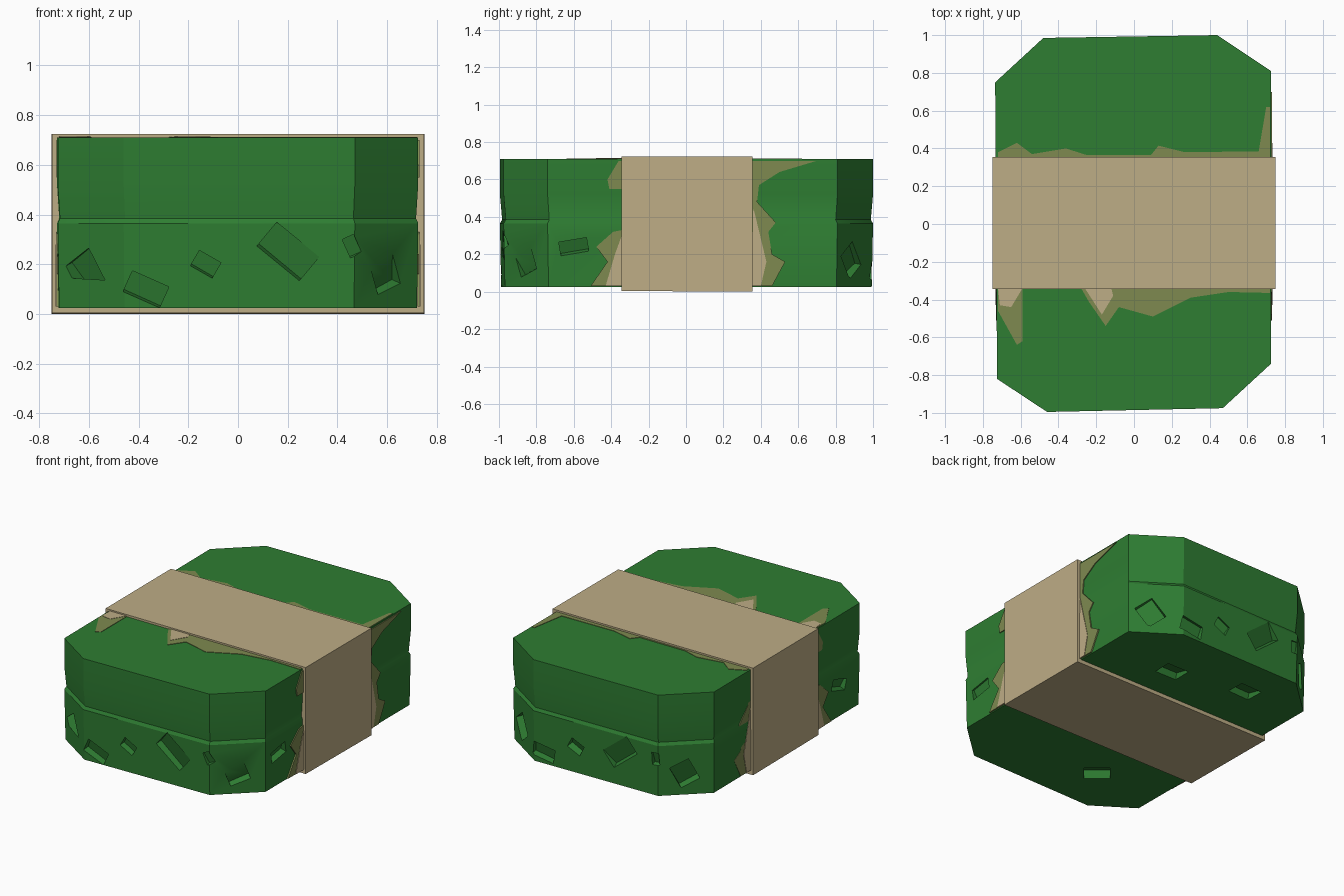
import bpy, bmesh, math, random
from mathutils import Matrix, Vector

if "Cube" in bpy.data.objects:
    bpy.data.objects.remove(bpy.data.objects["Cube"])

random.seed(4)


def material(name, rgb):
    lin = [((c / 255 + 0.055) / 1.055) ** 2.4 for c in rgb]
    m = bpy.data.materials.new(name)
    m.diffuse_color = (*lin, 1)
    m.use_nodes = True
    m.node_tree.nodes["Principled BSDF"].inputs["Base Color"].default_value = m.diffuse_color
    return m


GREEN = material("leaf green", (46, 125, 50))
TAN = material("tan wrap", (190, 173, 134))
OLIVE = material("olive fringe", (126, 138, 80))


def make_object(name, bm, mat, smooth=True):
    bmesh.ops.recalc_face_normals(bm, faces=bm.faces)
    me = bpy.data.meshes.new(name)
    bm.to_mesh(me)
    bm.free()
    me.materials.append(mat)
    ob = bpy.data.objects.new(name, me)
    bpy.context.collection.objects.link(ob)
    if smooth:
        smooth_object(ob)
    return ob


def smooth_object(ob):
    bpy.ops.object.select_all(action='DESELECT')
    ob.select_set(True)
    bpy.context.view_layer.objects.active = ob
    bpy.ops.object.shade_smooth_by_angle(angle=math.radians(30))


def loft(rings, closed=False):
    bm = bmesh.new()
    loops = [[bm.verts.new(p) for p in ring] for ring in rings]
    pairs = list(zip(loops, loops[1:]))
    if closed:
        pairs.append((loops[-1], loops[0]))
    for a, b in pairs:
        n = len(a)
        for i in range(n):
            bm.faces.new((a[i], a[(i + 1) % n], b[(i + 1) % n], b[i]))
    if not closed:
        bm.faces.new(loops[0])
        bm.faces.new(loops[-1])
    return bm


# Body: eight-sided block with a shallow crease around the middle
plan = [(-0.46, -0.995), (0.47, -0.975), (0.725, -0.74), (0.725, 0.81),
        (0.44, 1.0), (-0.48, 0.985), (-0.735, 0.75), (-0.725, -0.82)]
levels = [(0.025, 0.993), (0.365, 1.0), (0.385, 0.988), (0.52, 1.0), (0.71, 1.0)]
body = make_object("green_body",
                   loft([[(x * s, y * s, z) for x, y in plan] for z, s in levels]),
                   GREEN, smooth=False)

# Shallow angular dents in the lower half
cut = bmesh.new()


def dent(pos, normal, w, h):
    rot = Vector(normal).to_track_quat('Z', 'Y').to_matrix().to_4x4()
    tilt = (Matrix.Rotation(random.uniform(-0.8, 0.8), 4, 'Z')
            @ Matrix.Rotation(random.uniform(0.2, 0.4), 4, 'X'))
    bmesh.ops.create_cube(cut, size=1, matrix=Matrix.Translation(pos) @ rot @ tilt
                          @ Matrix.Diagonal((w, h, 0.06, 1)))


for x, z, w, h in [(-0.37, 0.1, 0.16, 0.09), (0.2, 0.25, 0.22, 0.12),
                   (0.46, 0.27, 0.05, 0.08), (-0.13, 0.2, 0.1, 0.07)]:
    dent((x, -0.985, z), (0, -1, 0), w, h)
    dent((-x, 0.992, z), (0, 1, 0), w, h)
for sx in (-1, 1):
    for sy in (-1, 1):
        dent((sx * 0.6, sy * 0.87, 0.17), (sx, sy, 0), 0.13, 0.15)
    dent((sx * 0.725, -0.6, 0.24), (sx, 0, 0), 0.15, 0.07)
for x, y in [(0.2, 0.6), (-0.3, 0.7), (-0.25, -0.65)]:
    dent((x, y, 0.025), (0, 0, -1), 0.16, 0.12)
cutter = make_object("dent_cutter", cut, GREEN, smooth=False)
cutter.hide_render = True
mod = body.modifiers.new("dents", 'BOOLEAN')
mod.operation = 'DIFFERENCE'
mod.solver = 'EXACT'
mod.object = cutter
bpy.context.view_layer.objects.active = body
bpy.ops.object.modifier_apply(modifier=mod.name)
bpy.data.objects.remove(cutter)
smooth_object(body)


# Wrap: open sleeve around the middle
def rect(hx, z0, z1, y):
    return [(-hx, y, z0), (hx, y, z0), (hx, y, z1), (-hx, y, z1)]


make_object("tan_wrap", loft([rect(0.71, 0.04, 0.7, -0.345), rect(0.748, 0.004, 0.724, -0.345),
                              rect(0.75, 0.0, 0.724, 0.355), rect(0.71, 0.04, 0.7, 0.355)],
                             closed=True), TAN)


# Thin ragged patches along the wrap edges
def plate(name, pts, place, mat, low, high):
    make_object(name, loft([[place(a, b, d) for a, b in pts] for d in (low, high)]),
                mat, smooth=False)


def on_top(a, b, d):
    return (a, b, d)


plate("top_fringe_front", [(-0.28, -0.34), (-0.24, -0.41), (-0.15, -0.54), (-0.08, -0.44),
      (0.1, -0.49), (0.3, -0.39), (0.5, -0.36), (0.72, -0.365), (0.72, -0.34)],
      on_top, OLIVE, 0.706, 0.713)
plate("top_fringe_corner", [(-0.72, -0.34), (-0.72, -0.46), (-0.62, -0.64), (-0.59, -0.62),
      (-0.59, -0.34)], on_top, OLIVE, 0.706, 0.713)
plate("top_tan_corner", [(-0.72, -0.34), (-0.71, -0.43), (-0.65, -0.44), (-0.59, -0.34)],
      on_top, TAN, 0.709, 0.715)
plate("top_tan_chip", [(-0.26, -0.34), (-0.17, -0.48), (-0.11, -0.38), (-0.12, -0.34)],
      on_top, TAN, 0.709, 0.715)
plate("top_fringe_back", [(-0.72, 0.35), (-0.72, 0.38), (-0.62, 0.43), (-0.54, 0.37),
      (-0.36, 0.4), (-0.25, 0.365), (0.09, 0.365), (0.13, 0.415), (0.27, 0.38),
      (0.66, 0.385), (0.7, 0.62), (0.72, 0.62), (0.72, 0.35)],
      on_top, OLIVE, 0.706, 0.713)

for side, sx in (("right", 1), ("left", -1)):
    def on_side(a, b, d, s=sx):
        return (s * d, a, b)
    plate(side + "_fringe_back", [(0.35, 0.03), (0.46, 0.03), (0.53, 0.16), (0.46, 0.2),
          (0.44, 0.32), (0.48, 0.37), (0.38, 0.48), (0.39, 0.57), (0.5, 0.64),
          (0.7, 0.7), (0.35, 0.7)], on_side, OLIVE, 0.722, 0.731)
    plate(side + "_tan_edge_back", [(0.35, 0.03), (0.4, 0.03), (0.43, 0.16), (0.36, 0.45)],
          on_side, TAN, 0.725, 0.734)
    plate(side + "_fringe_front", [(-0.34, 0.03), (-0.51, 0.03), (-0.42, 0.16), (-0.48, 0.24),
          (-0.39, 0.32), (-0.34, 0.33)], on_side, OLIVE, 0.722, 0.731)
    plate(side + "_tan_edge_front", [(-0.34, 0.03), (-0.43, 0.03), (-0.38, 0.2), (-0.34, 0.31)],
          on_side, TAN, 0.725, 0.734)
    plate(side + "_upper_fringe", [(-0.34, 0.55), (-0.41, 0.55), (-0.42, 0.6), (-0.36, 0.7),
          (-0.34, 0.7)], on_side, OLIVE, 0.722, 0.731)
